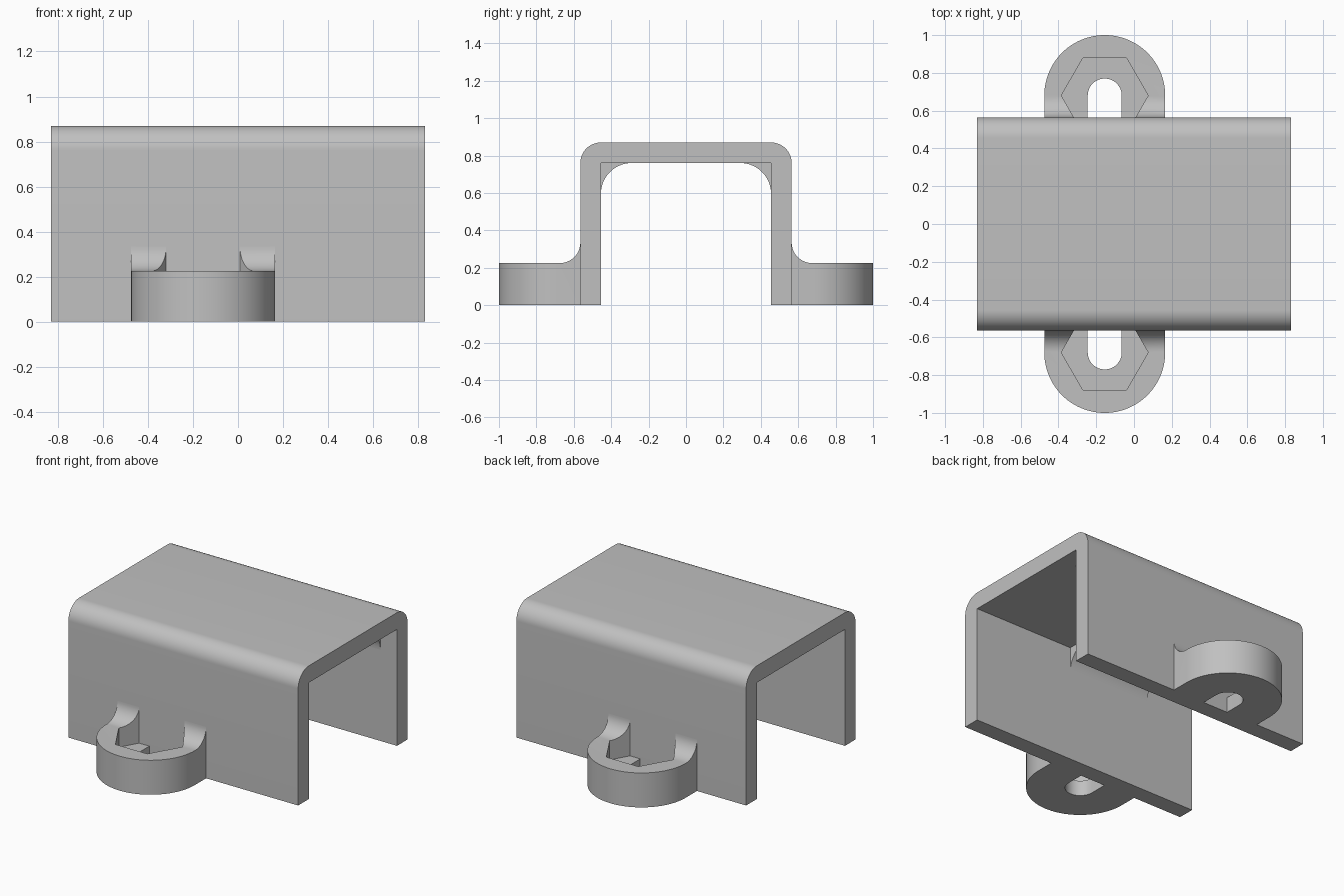
import bpy, bmesh, math

cube = bpy.data.objects.get("Cube")
if cube:
    bpy.data.objects.remove(cube, do_unlink=True)

grey = bpy.data.materials.new("plain_grey")
grey.use_nodes = True
grey.diffuse_color = (0.53, 0.53, 0.53, 1)
grey.node_tree.nodes["Principled BSDF"].inputs["Base Color"].default_value = grey.diffuse_color

LENGTH, OUT, INN = 0.83, 0.565, 0.455   # half length, outer and inner half width
TOP, CEILING, ROUND = 0.87, 0.76, 0.11
EAR_X, EAR_Y, EAR_R, EAR_TOP = -0.155, 0.68, 0.32, 0.225


def arc(cx, cy, r, start, end, steps=16):
    angles = [math.radians(start + (end - start) * i / steps) for i in range(steps + 1)]
    return [(cx + r * math.cos(a), cy + r * math.sin(a)) for a in angles]


def prism(name, outline, axis, low, high):
    """Extrude a closed outline along x (outline in y, z) or z (outline in x, y)."""
    bm = bmesh.new()
    place = (lambda p: (low, *p)) if axis == "x" else (lambda p: (*p, low))
    face = bm.faces.new([bm.verts.new(place(p)) for p in outline])
    moved = bmesh.ops.extrude_face_region(bm, geom=[face])["geom"]
    shift = (high - low, 0, 0) if axis == "x" else (0, 0, high - low)
    bmesh.ops.translate(bm, vec=shift, verts=[v for v in moved if isinstance(v, bmesh.types.BMVert)])
    bmesh.ops.recalc_face_normals(bm, faces=bm.faces)
    mesh = bpy.data.meshes.new(name)
    bm.to_mesh(mesh)
    bm.free()
    mesh.materials.append(grey)
    obj = bpy.data.objects.new(name, mesh)
    bpy.context.collection.objects.link(obj)
    return obj


def select(obj):
    bpy.ops.object.select_all(action="DESELECT")
    obj.select_set(True)
    bpy.context.view_layer.objects.active = obj


def combine(obj, cutter, operation):
    cutter.hide_render = True
    mod = obj.modifiers.new("cut", "BOOLEAN")
    mod.operation, mod.object, mod.solver = operation, cutter, "EXACT"
    select(obj)
    bpy.ops.object.modifier_apply(modifier=mod.name)
    bpy.data.objects.remove(cutter, do_unlink=True)


def smooth(obj):
    select(obj)
    bpy.ops.object.shade_smooth_by_angle(angle=math.radians(30))


# Channel-shaped cover with rounded upper edges
section = [(INN, 0), (OUT, 0)]
section += arc(OUT - ROUND, TOP - ROUND, ROUND, 0, 90)
section += arc(ROUND - OUT, TOP - ROUND, ROUND, 90, 180)
section += [(-OUT, 0), (-INN, 0), (-INN, CEILING), (INN, CEILING)]
smooth(prism("cover", section, "x", -LENGTH, LENGTH))

# Concave gussets under the ceiling, staggered along the two walls
G = 0.165
for name, side, low, high in (("front_gusset", -1, -0.48, 0.11), ("back_gusset", 1, 0.11, 0.71)):
    curve = arc(INN - G, CEILING - G, G, 0, 90)
    outline = [(side * y, z) for y, z in curve + [(INN, CEILING)]]
    smooth(prism(name, outline, "x", low, high))

# Screw ears with a filleted root, hexagonal nut pocket and open slot
for name, side in (("front_ear", -1), ("back_ear", 1)):
    def flip(points):
        return [(x, side * y) for x, y in points]

    fillet = arc(OUT + ROUND, EAR_TOP + ROUND, ROUND, 180, 270)
    profile = [(OUT, 0)] + fillet + [(1.2, EAR_TOP), (1.2, 0)]
    ear = prism(name, [(side * y, z) for y, z in profile], "x", EAR_X - 0.5, EAR_X + 0.5)

    plan = arc(EAR_X, EAR_Y, EAR_R, 0, 180, 48) + [(EAR_X - EAR_R, 0.4), (EAR_X + EAR_R, 0.4)]
    combine(ear, prism("ear_plan", flip(plan), "z", -0.2, 0.6), "INTERSECT")

    hexagon = arc(EAR_X, EAR_Y, 0.23, 0, 300, 5)
    combine(ear, prism("nut_pocket", flip(hexagon), "z", 0.1, 0.7), "DIFFERENCE")

    slot = arc(EAR_X, EAR_Y, 0.09, 0, 180, 24) + [(EAR_X - 0.09, 0.4), (EAR_X + 0.09, 0.4)]
    combine(ear, prism("screw_slot", flip(slot), "z", -0.1, 0.3), "DIFFERENCE")
    smooth(ear)
